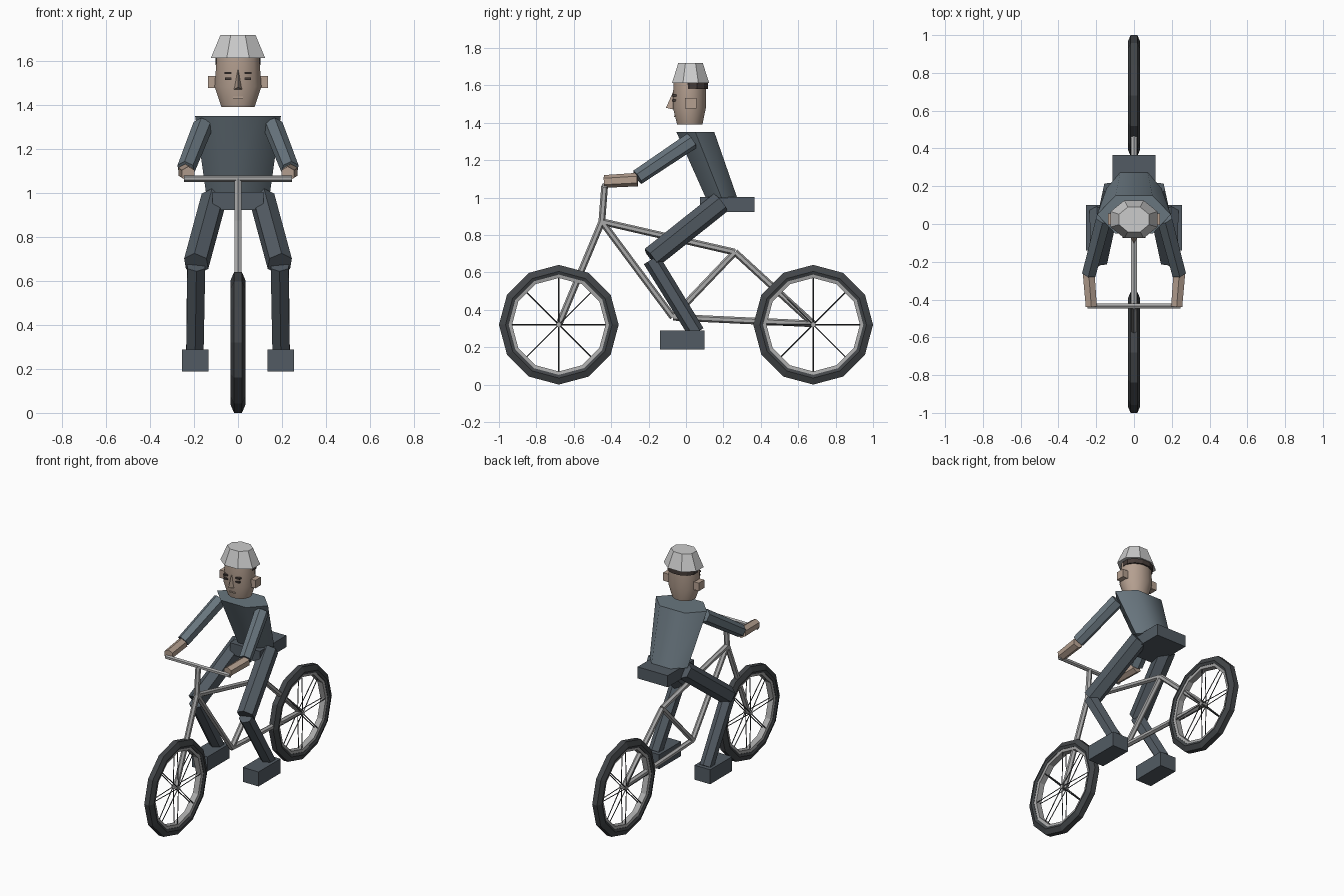
import bpy, bmesh, math
from mathutils import Vector, Matrix

if "Cube" in bpy.data.objects:
    bpy.data.objects.remove(bpy.data.objects["Cube"])


def material(name, rgb):
    m = bpy.data.materials.new(name)
    m.diffuse_color = (*rgb, 1)
    m.use_nodes = True
    m.node_tree.nodes["Principled BSDF"].inputs["Base Color"].default_value = m.diffuse_color
    return m


SLATE = material("slate_cloth", (0.14, 0.18, 0.21))
DARK = material("dark_cloth", (0.085, 0.105, 0.125))
SKIN = material("skin", (0.46, 0.35, 0.28))
RUBBER = material("rubber", (0.055, 0.06, 0.065))
BROWN = material("dark_brown", (0.06, 0.045, 0.04))
METAL = material("metal", (0.4, 0.4, 0.4))
PALE = material("pale_cap", (0.55, 0.55, 0.55))


def finish(name, bm, mat, smooth=None):
    bmesh.ops.recalc_face_normals(bm, faces=bm.faces)
    me = bpy.data.meshes.new(name)
    bm.to_mesh(me)
    bm.free()
    ob = bpy.data.objects.new(name, me)
    bpy.context.collection.objects.link(ob)
    me.materials.append(mat)
    if smooth:
        bpy.ops.object.select_all(action='DESELECT')
        bpy.context.view_layer.objects.active = ob
        ob.select_set(True)
        bpy.ops.object.shade_smooth_by_angle(angle=math.radians(smooth))
    return ob


def add_tube(bm, a, b, r1, r2=None, sides=6):
    a, b = Vector(a), Vector(b)
    d = b - a
    mat = Matrix.Translation((a + b) / 2) @ d.to_track_quat('Z', 'Y').to_matrix().to_4x4()
    bmesh.ops.create_cone(bm, cap_ends=True, segments=sides, radius1=r1,
                          radius2=r1 if r2 is None else r2, depth=d.length, matrix=mat)


def tube(name, a, b, r1, mat, r2=None, sides=6):
    bm = bmesh.new()
    add_tube(bm, a, b, r1, r2, sides)
    return finish(name, bm, mat)


def box(name, lo, hi, mat):
    bm = bmesh.new()
    lo, hi = Vector(lo), Vector(hi)
    m = Matrix.Translation((lo + hi) / 2) @ Matrix.Diagonal((*(hi - lo), 1))
    bmesh.ops.create_cube(bm, size=1, matrix=m)
    return finish(name, bm, mat)


def loft(name, rings, sides, mat, phase=0.0, smooth=None):
    """Stacked ellipses: (centre y, z, radius x, radius y)."""
    bm = bmesh.new()
    loops = []
    for cy, z, rx, ry in rings:
        angs = [2 * math.pi * (i + phase) / sides for i in range(sides)]
        loops.append([bm.verts.new((rx * math.cos(t), cy + ry * math.sin(t), z)) for t in angs])
    for lo, hi in zip(loops, loops[1:]):
        for i in range(sides):
            j = (i + 1) % sides
            bm.faces.new((lo[i], lo[j], hi[j], hi[i]))
    bm.faces.new(loops[0])
    bm.faces.new(loops[-1])
    return finish(name, bm, mat, smooth)


def ring(name, profile, cy, cz, mat, sides=12):
    """Closed (radius, x) profile turned about the wheel axle."""
    bm = bmesh.new()
    loops = []
    for i in range(sides):
        t = 2 * math.pi * i / sides
        loops.append([bm.verts.new((x, cy + r * math.cos(t), cz + r * math.sin(t)))
                      for r, x in profile])
    n = len(profile)
    for i in range(sides):
        a, b = loops[i], loops[(i + 1) % sides]
        for k in range(n):
            bm.faces.new((a[k], a[(k + 1) % n], b[(k + 1) % n], b[k]))
    return finish(name, bm, mat)


# wheels: tyre, rim, spokes and hub
AXLE_Z = 0.322
for label, y in (("front", -0.68), ("rear", 0.68)):
    ring(label + "_tyre", [(0.268, -0.026), (0.285, -0.033), (0.32, -0.018),
                           (0.32, 0.018), (0.285, 0.033), (0.268, 0.026)], y, AXLE_Z, RUBBER)
    ring(label + "_rim", [(0.25, -0.02), (0.275, -0.025), (0.275, 0.025), (0.25, 0.02)],
         y, AXLE_Z, METAL)
    bm = bmesh.new()
    for i in range(8):
        t = math.pi * i / 4
        for s in (-1, 1):
            add_tube(bm, (0.02 * s, y, AXLE_Z),
                     (0.012 * s, y + 0.255 * math.cos(t), AXLE_Z + 0.255 * math.sin(t)),
                     0.0035, sides=4)
    finish(label + "_spokes", bm, RUBBER)
    tube(label + "_hub", (-0.025, y, AXLE_Z), (0.025, y, AXLE_Z), 0.015, METAL)

# bicycle frame
head, bar = (0, -0.45, 0.873), (0, -0.435, 1.065)
seat, crank = (0, 0.262, 0.71), (0, -0.07, 0.362)
front, rear = (0, -0.68, AXLE_Z), (0, 0.68, AXLE_Z + 0.005)
for name, a, b in (("fork", front, head), ("stem", head, bar), ("top_tube", head, seat),
                   ("down_tube", head, crank), ("seat_tube", seat, crank),
                   ("seat_stay", seat, rear), ("chain_stay", crank, rear)):
    tube(name, a, b, 0.018, METAL)
tube("handlebar", (-0.245, -0.435, 1.067), (0.245, -0.435, 1.067), 0.015, METAL)

# saddle and torso
box("saddle", (-0.115, 0.075, 0.925), (0.115, 0.365, 1.005), DARK)
loft("torso", [(0.19, 1.0, 0.145, 0.097), (0.05, 1.352, 0.195, 0.117)], 6, SLATE, smooth=65)

# head, hair and cap
loft("head", [(0.02, 1.392, 0.078, 0.07), (0.018, 1.485, 0.11, 0.092),
              (0.02, 1.62, 0.1, 0.09)], 12, SKIN, 0.5, 40)
loft("hair", [(0.037, 1.583, 0.106, 0.083), (0.037, 1.618, 0.106, 0.083)], 12, BROWN, 0.5)
loft("cap", [(0.025, 1.614, 0.134, 0.108), (0.024, 1.72, 0.086, 0.071)], 8, PALE, 0.5)

# nose wedge
bm = bmesh.new()
top, tip = bm.verts.new((0, -0.07, 1.565)), bm.verts.new((0, -0.107, 1.482))
left, right = bm.verts.new((-0.02, -0.065, 1.472)), bm.verts.new((0.02, -0.065, 1.472))
for f in ((top, left, tip), (top, tip, right), (left, right, tip), (top, right, left)):
    bm.faces.new(f)
finish("nose", bm, SKIN)
box("mouth", (-0.022, -0.064, 1.432), (0.022, -0.055, 1.44), SKIN)

# mirrored face details and limbs
for side, s in (("left", -1), ("right", 1)):
    def at(x, y, z):
        return (s * x, y, z)

    def side_box(name, x0, x1, y0, y1, z0, z1, mat):
        xa, xb = sorted((s * x0, s * x1))
        box(side + name, (xa, y0, z0), (xb, y1, z1), mat)

    side_box("_ear", 0.095, 0.137, -0.005, 0.055, 1.478, 1.533, SKIN)
    side_box("_eyebrow", 0.03, 0.062, -0.074, -0.05, 1.542, 1.552, BROWN)
    side_box("_eye", 0.03, 0.058, -0.074, -0.05, 1.516, 1.526, BROWN)
    tube(side + "_arm", at(0.16, 0.03, 1.305), at(0.237, -0.26, 1.11), 0.046, SLATE, 0.042)
    tube(side + "_hand", at(0.24, -0.26, 1.098), at(0.226, -0.437, 1.088), 0.036, SKIN, 0.034)
    tube(side + "_thigh", at(0.11, 0.185, 0.975), at(0.19, -0.185, 0.68), 0.06, DARK)
    tube(side + "_shin", at(0.19, -0.185, 0.67), at(0.196, 0.055, 0.28), 0.047, DARK, 0.045)
    side_box("_shoe", 0.135, 0.255, -0.14, 0.1, 0.19, 0.29, DARK)

# rest the tyres on the ground
for ob in bpy.data.objects:
    ob.location.z -= AXLE_Z - 0.32
